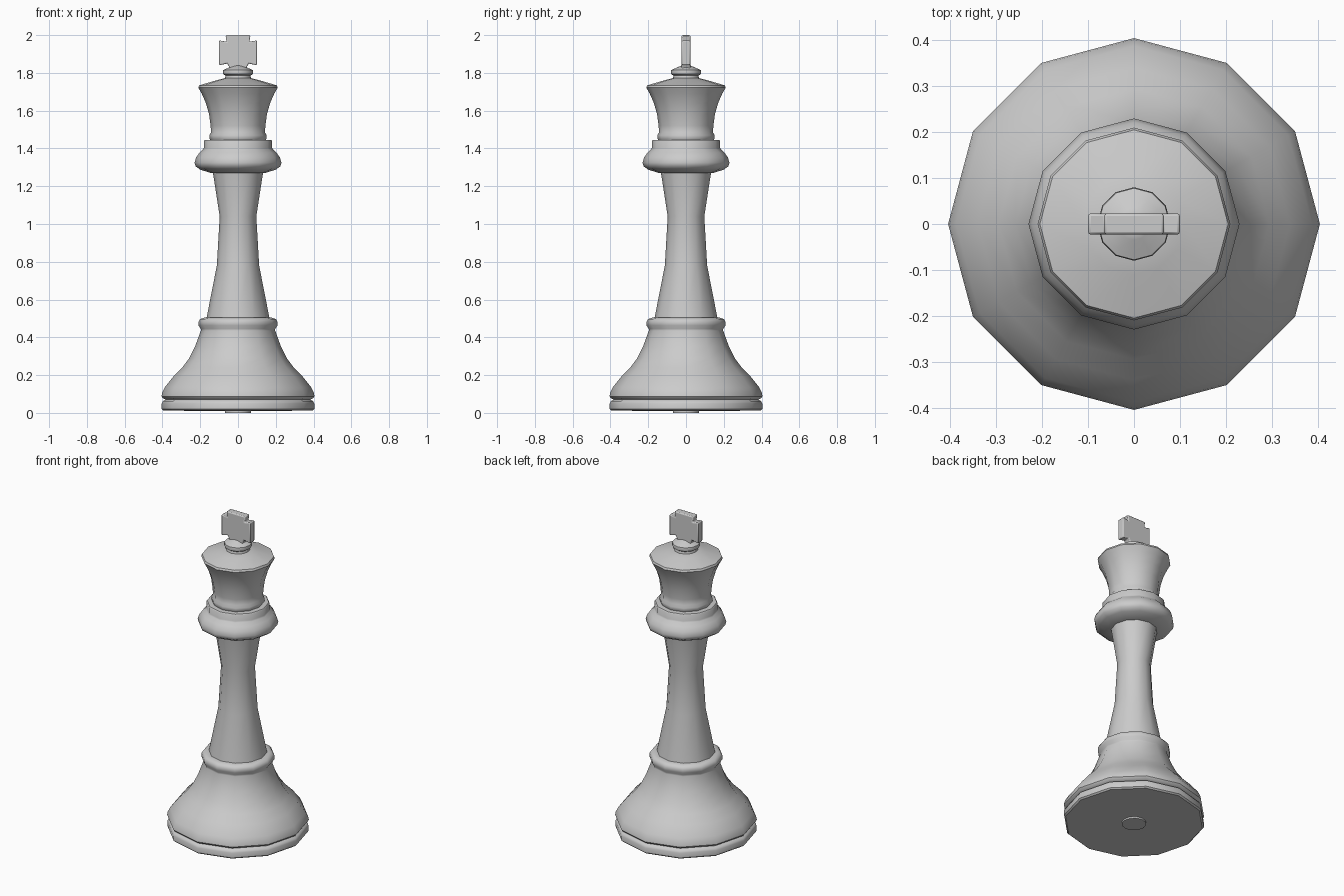
import bpy, bmesh, math

if "Cube" in bpy.data.objects:
    bpy.data.objects.remove(bpy.data.objects["Cube"])

SIDES = 12


def finish(name, bm):
    bmesh.ops.recalc_face_normals(bm, faces=bm.faces)
    mesh = bpy.data.meshes.new(name)
    bm.to_mesh(mesh)
    bm.free()
    ob = bpy.data.objects.new(name, mesh)
    bpy.context.collection.objects.link(ob)
    return ob


def smooth(ob, angle=42):
    bpy.ops.object.select_all(action='DESELECT')
    ob.select_set(True)
    bpy.context.view_layer.objects.active = ob
    bpy.ops.object.shade_smooth_by_angle(angle=math.radians(angle))


def lathe(name, profile):
    """Turn a (radius, height) profile into a capped 12-sided solid."""
    bm = bmesh.new()
    rings = []
    for r, z in profile:
        rings.append([bm.verts.new((r * math.cos(i * math.tau / SIDES),
                                    r * math.sin(i * math.tau / SIDES), z))
                      for i in range(SIDES)])
    for a, b in zip(rings, rings[1:]):
        for i in range(SIDES):
            j = (i + 1) % SIDES
            bm.faces.new((a[i], a[j], b[j], b[i]))
    bm.faces.new(rings[0][::-1])
    bm.faces.new(rings[-1])
    ob = finish(name, bm)
    smooth(ob)
    return ob


# Flared foot with a groove near the floor and a rounded ring on top
lathe("base", [(0.07, 0.0), (0.07, 0.01), (0.395, 0.012), (0.404, 0.02),
               (0.404, 0.05), (0.398, 0.062), (0.382, 0.07), (0.398, 0.078),
               (0.405, 0.088), (0.402, 0.105), (0.388, 0.135), (0.34, 0.195),
               (0.295, 0.24), (0.258, 0.29), (0.228, 0.35), (0.197, 0.435),
               (0.197, 0.445), (0.209, 0.463), (0.209, 0.483), (0.2, 0.497),
               (0.18, 0.504), (0.15, 0.504)])

# Waisted shaft
lathe("shaft", [(0.168, 0.49), (0.166, 0.505), (0.112, 0.78),
                (0.097, 1.04), (0.134, 1.28)])

# Bulging collar with a stepped band
lathe("collar", [(0.12, 1.268), (0.145, 1.27), (0.2, 1.288), (0.224, 1.305),
                 (0.23, 1.325), (0.222, 1.352), (0.205, 1.377), (0.185, 1.395),
                 (0.181, 1.403), (0.181, 1.438), (0.176, 1.444), (0.14, 1.446)])

# Flared head with a shallow sloping top
lathe("head", [(0.14, 1.435), (0.15, 1.45), (0.152, 1.47), (0.143, 1.485),
               (0.145, 1.52), (0.153, 1.58), (0.17, 1.64), (0.192, 1.69),
               (0.21, 1.722), (0.205, 1.734), (0.11, 1.762), (0.07, 1.772)])

# Small knob carrying the cross
lathe("finial", [(0.07, 1.765), (0.066, 1.785), (0.078, 1.793), (0.08, 1.802),
                 (0.078, 1.815), (0.06, 1.823), (0.035, 1.834), (0.025, 1.838)])

# Cross: half outline mirrored in x, extruded and bevelled
half = [(0.058, 1.80), (0.045, 1.828), (0.057, 1.85), (0.1, 1.84),
        (0.1, 1.972), (0.06, 1.965), (0.066, 2.0)]
outline = half + [(-x, z) for x, z in reversed(half)]
bm = bmesh.new()
T = 0.023
face = bm.faces.new([bm.verts.new((x, -T, z)) for x, z in outline])
ext = bmesh.ops.extrude_face_region(bm, geom=[face])
bmesh.ops.translate(bm, vec=(0, 2 * T, 0),
                    verts=[g for g in ext["geom"] if isinstance(g, bmesh.types.BMVert)])
cross = finish("cross", bm)
bevel = cross.modifiers.new("bevel", 'BEVEL')
bevel.width = 0.006
bevel.segments = 2
bevel.limit_method = 'ANGLE'
smooth(cross)
